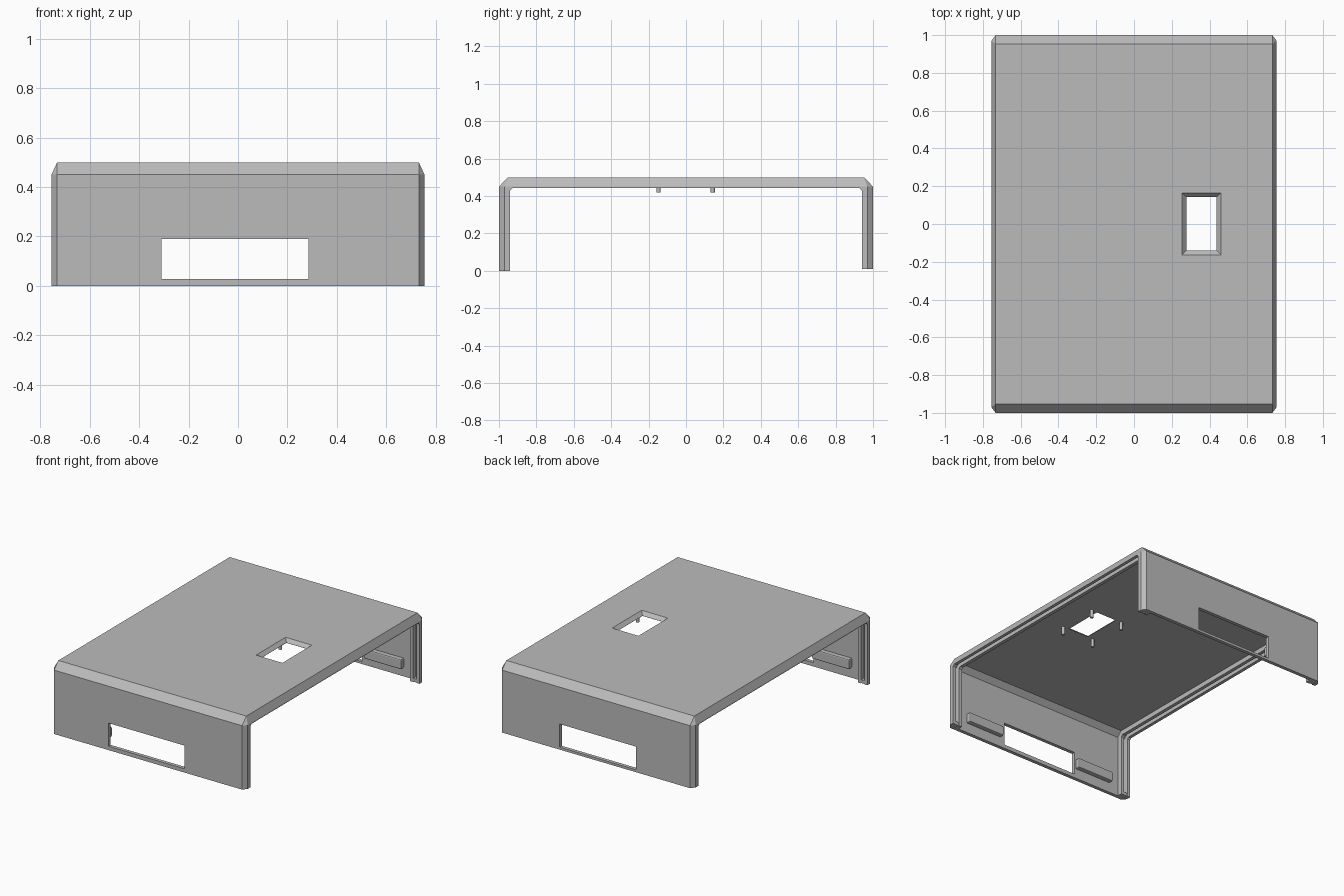
import bpy, bmesh

old = bpy.data.objects.get("Cube")
if old:
    bpy.data.objects.remove(old, do_unlink=True)

grey = bpy.data.materials.new("light_grey")
grey.use_nodes = True
colour = (0.5, 0.5, 0.5, 1)
grey.diffuse_color = colour
grey.node_tree.nodes["Principled BSDF"].inputs["Base Color"].default_value = colour

FRONT_Z, BACK_Z = 0.0, 0.01      # bottom edges of the two walls
WIN_X, WIN_Z = (-0.31, 0.285), (0.027, 0.19)


def finish(name, bm):
    bmesh.ops.recalc_face_normals(bm, faces=bm.faces)
    mesh = bpy.data.meshes.new(name)
    bm.to_mesh(mesh)
    bm.free()
    mesh.materials.append(grey)
    obj = bpy.data.objects.new(name, mesh)
    bpy.context.collection.objects.link(obj)
    return obj


def loft(name, rings):
    """Skin a list of equal rings and cap both ends."""
    bm = bmesh.new()
    loops = [[bm.verts.new(p) for p in ring] for ring in rings]
    n = len(loops[0])
    for a, b in zip(loops, loops[1:]):
        for i in range(n):
            j = (i + 1) % n
            bm.faces.new((a[i], a[j], b[j], b[i]))
    for ring in (loops[0], loops[-1]):
        for i in range(n // 2 - 1):
            bm.faces.new((ring[i], ring[i + 1], ring[n - 2 - i], ring[n - 1 - i]))
    bmesh.ops.remove_doubles(bm, verts=bm.verts, dist=0.0005)
    bmesh.ops.dissolve_degenerate(bm, edges=bm.edges, dist=0.0005)
    return finish(name, bm)


def box(name, xs, ys, zs, bevel=0):
    bm = bmesh.new()
    bmesh.ops.create_cube(bm, size=1)
    for v in bm.verts:
        v.co = [r[0] if c < 0 else r[1] for c, r in zip(v.co, (xs, ys, zs))]
    if bevel:
        bmesh.ops.bevel(bm, geom=bm.edges[:], offset=bevel, segments=2,
                        profile=0.5, affect='EDGES')
    return finish(name, bm)


def arch(y, z, cy, cz):
    """Open arch outline with cut corners, from front foot to back foot."""
    return [(-y, FRONT_Z), (-y, z - cz), (-y + cy, z),
            (y - cy, z), (y, z - cz), (y, BACK_Z)]


# Cross-sections of the cover: outside, end of the outside, thin skin, edge rib
outer = arch(1.0, 0.5, 0.047, 0.05)
outer_end = arch(0.97, 0.45, 0, 0)
skin = arch(0.975, 0.475, 0.035, 0.035)
rib = arch(0.94, 0.442, 0.012, 0.012)

# Stations from the side edge inward: edge rib, groove, second rib, thin skin
side = [(0.755, outer_end, rib), (0.732, outer, rib), (0.732, outer, skin),
        (0.705, outer, skin), (0.705, outer, rib), (0.68, outer, rib),
        (0.68, outer, skin)]
stations = [(-x, o, i) for x, o, i in side] + side[::-1]
cover = loft("cover", [[(x, y, z) for y, z in o + i[::-1]] for x, o, i in stations])

# Openings: one window through both walls, one bevelled opening in the top
window_cut = box("window_cutter", WIN_X, (-1.2, 1.2), WIN_Z)


def rect(x0, x1, y0, y1, z):
    return [(x0, y0, z), (x1, y0, z), (x1, y1, z), (x0, y1, z)]


wide, narrow = (0.255, 0.46, -0.163, 0.165), (0.277, 0.437, -0.14, 0.143)
top_cut = loft("top_cutter", [rect(*narrow, 0.4), rect(*narrow, 0.476),
                              rect(*wide, 0.5), rect(*wide, 0.6)])
for cutter in (window_cut, top_cut):
    cutter.hide_render = True
    mod = cover.modifiers.new(cutter.name, 'BOOLEAN')
    mod.operation = 'DIFFERENCE'
    mod.solver = 'EXACT'
    mod.object = cutter
    bpy.context.view_layer.objects.active = cover
    bpy.ops.object.modifier_apply(modifier=mod.name)
    bpy.data.objects.remove(cutter, do_unlink=True)

# Blocks beside the windows and stops closing the groove feet, on both walls
for wall, sy, foot in (("front", -1, FRONT_Z), ("back", 1, BACK_Z)):
    for hand, sx in (("left", 1), ("right", -1)):
        box(f"{wall}_{hand}_block", sorted((sx * 0.32, sx * 0.61)),
            sorted((sy * 0.98, sy * 0.942)), (0.07, 0.14), 0.008)
        box(f"{wall}_{hand}_groove_stop", sorted((sx * 0.69, sx * 0.74)),
            sorted((sy * 0.98, sy * 0.943)), (foot + 0.001, foot + 0.025))

# Mounting pegs around the top opening
for row, y in (("front", -0.147), ("back", 0.143)):
    for hand, x in (("left", 0.48), ("right", 0.23)):
        bm = bmesh.new()
        bmesh.ops.create_cone(bm, cap_ends=True, segments=16, radius1=0.011,
                              radius2=0.011, depth=0.065)
        bmesh.ops.translate(bm, verts=bm.verts, vec=(x, y, 0.4505))
        peg = finish(f"{row}_{hand}_peg", bm)
        bpy.ops.object.select_all(action='DESELECT')
        peg.select_set(True)
        bpy.context.view_layer.objects.active = peg
        bpy.ops.object.shade_smooth_by_angle()
